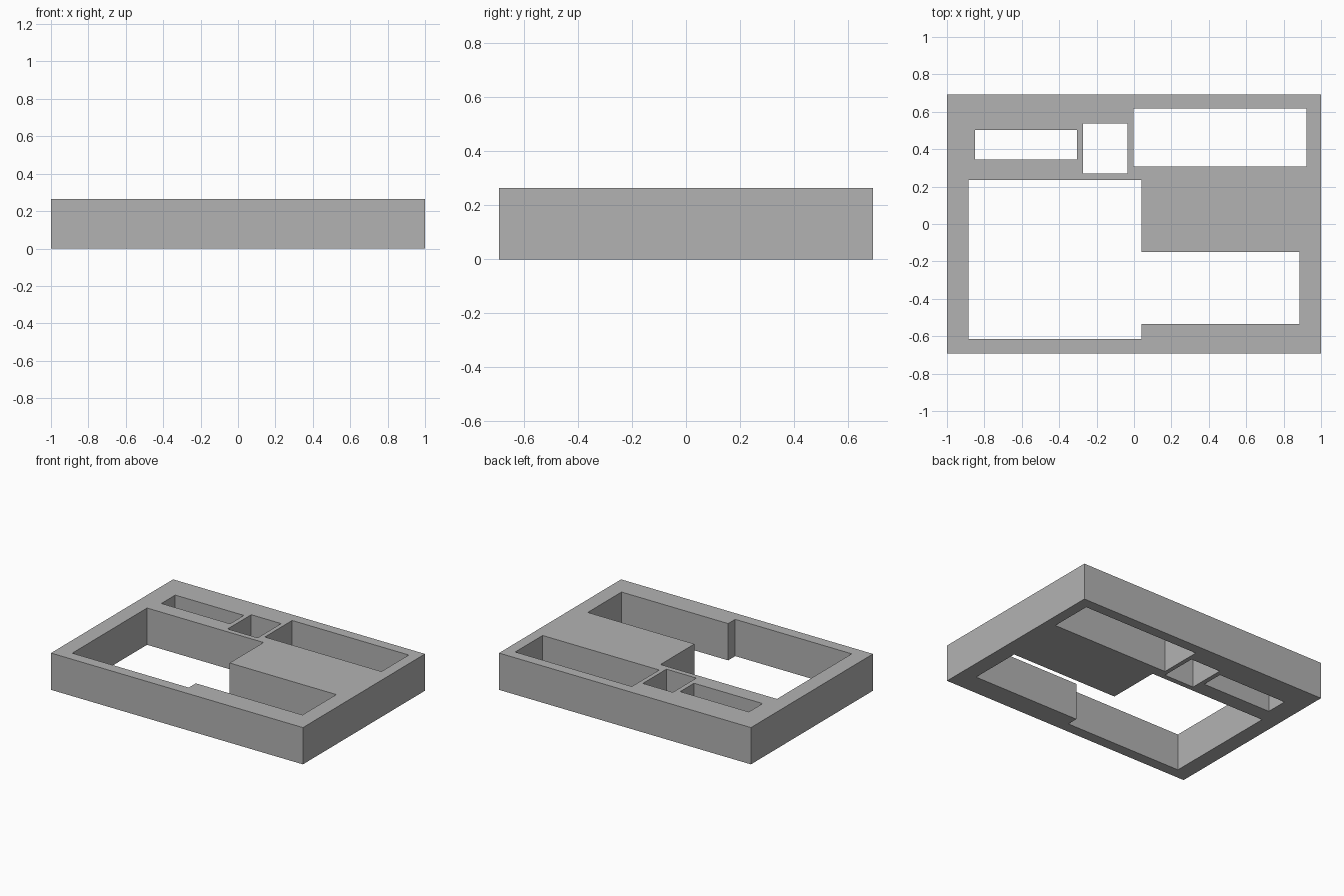
import bpy
import bmesh

cube = bpy.data.objects.get("Cube")
if cube:
    bpy.data.objects.remove(cube, do_unlink=True)

HEIGHT = 0.264

grey = bpy.data.materials.new("plain grey")
grey.use_nodes = True
colour = (0.45, 0.45, 0.45, 1)
grey.diffuse_color = colour
grey.node_tree.nodes["Principled BSDF"].inputs["Base Color"].default_value = colour


def prism(name, outline, z0, z1):
    """Extrude a counter-clockwise outline from z0 to z1."""
    bm = bmesh.new()
    base = bm.faces.new([bm.verts.new((x, y, z0)) for x, y in outline])
    top = bmesh.ops.extrude_face_region(bm, geom=[base])["geom"]
    verts = [v for v in top if isinstance(v, bmesh.types.BMVert)]
    bmesh.ops.translate(bm, verts=verts, vec=(0, 0, z1 - z0))
    bmesh.ops.recalc_face_normals(bm, faces=bm.faces)
    mesh = bpy.data.meshes.new(name)
    bm.to_mesh(mesh)
    bm.free()
    mesh.materials.append(grey)
    obj = bpy.data.objects.new(name, mesh)
    bpy.context.collection.objects.link(obj)
    return obj


def rectangle(x0, x1, y0, y1):
    return [(x0, y0), (x1, y0), (x1, y1), (x0, y1)]


# Solid tray block
tray = prism("tray_block", rectangle(-1, 1, -0.692, 0.692), 0, HEIGHT)

# Through openings: three rectangular slots and one stepped main opening
openings = {
    "long_slot": rectangle(-0.85, -0.305, 0.345, 0.502),
    "small_slot": rectangle(-0.272, -0.034, 0.271, 0.538),
    "wide_slot": rectangle(-0.003, 0.923, 0.308, 0.618),
    "main_opening": [(-0.886, -0.614), (0.039, -0.614), (0.039, -0.534),
                     (0.886, -0.534), (0.886, -0.151), (0.039, -0.151),
                     (0.039, 0.234), (-0.886, 0.234)],
}

# Cut each opening, then discard its cutter
bpy.context.view_layer.objects.active = tray
for name, outline in openings.items():
    cutter = prism(name + "_cutter", outline, -0.1, HEIGHT + 0.1)
    cutter.hide_render = True
    cut = tray.modifiers.new(name, "BOOLEAN")
    cut.operation = "DIFFERENCE"
    cut.solver = "EXACT"
    cut.object = cutter
    bpy.ops.object.modifier_apply(modifier=cut.name)
    bpy.data.objects.remove(cutter, do_unlink=True)
